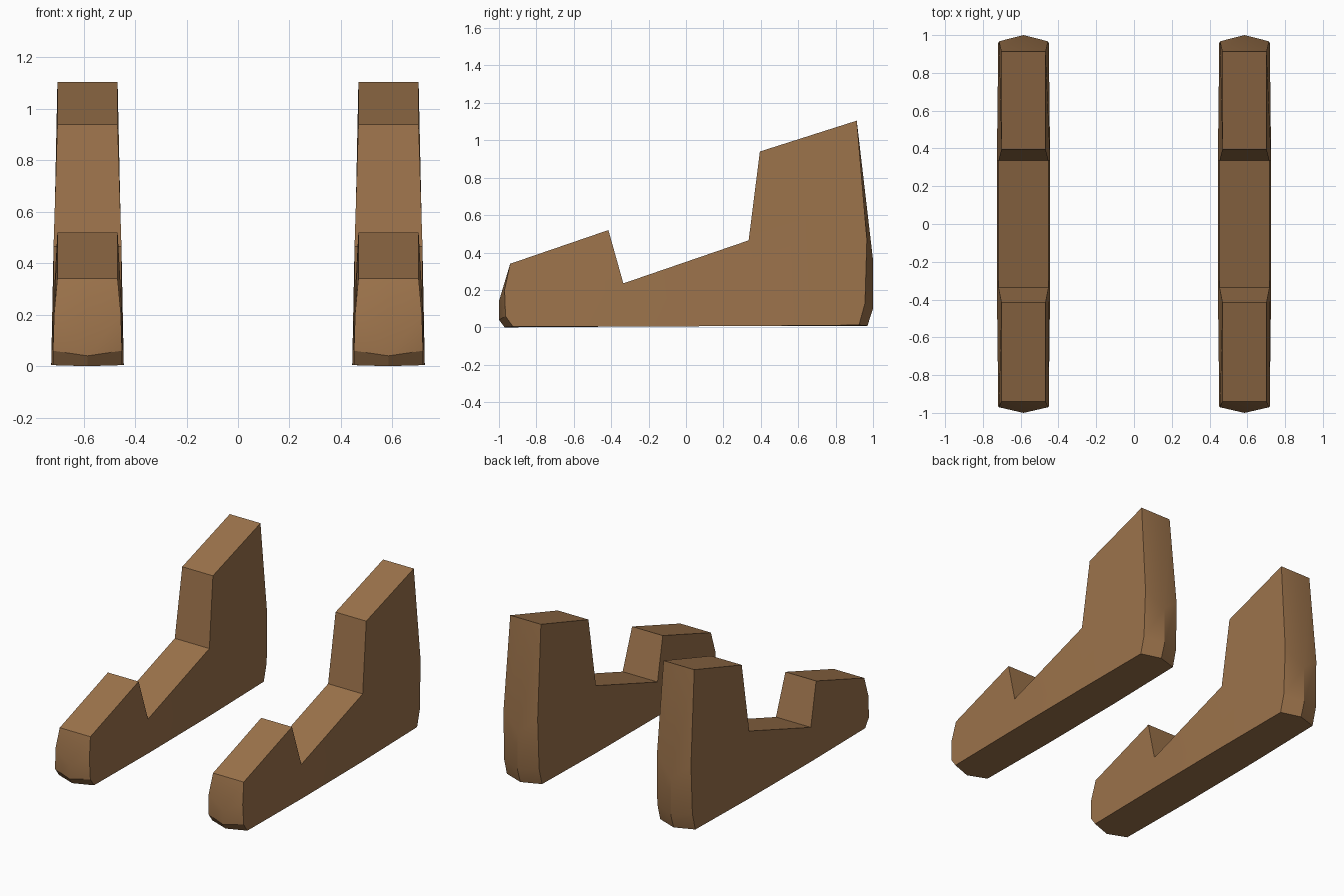
import bpy, bmesh, math

if "Cube" in bpy.data.objects:
    bpy.data.objects.remove(bpy.data.objects["Cube"])

# Runner outline: side y, side z, half width, centre-line y, centre-line z
OUTLINE = [
    (-0.94, 0.34, 0.117, -0.94, 0.34),      # front block top
    (-0.415, 0.52, 0.117, -0.415, 0.52),
    (-0.335, 0.235, 0.133, -0.335, 0.235),  # notch floor
    (0.335, 0.465, 0.132, 0.335, 0.465),
    (0.395, 0.94, 0.117, 0.395, 0.94),      # rear upright top
    (0.913, 1.105, 0.117, 0.913, 1.105),
    (0.967, 0.47, 0.130, 1.0, 0.36),        # rounded rear end
    (0.957, 0.13, 0.134, 1.0, 0.10),
    (0.925, 0.012, 0.134, 0.97, 0.008),
    (0.335, 0.007, 0.141, 0.335, 0.007),    # underside
    (-0.335, 0.004, 0.141, -0.335, 0.004),
    (-0.925, 0.004, 0.134, -0.97, 0.0),     # rounded nose
    (-0.965, 0.06, 0.134, -1.0, 0.04),
    (-0.97, 0.20, 0.130, -1.0, 0.14),
]
# Side panels: front block, notch, rear upright
PANELS = [(10, 11, 12, 13, 0, 1, 2), (2, 3, 9, 10), (3, 4, 5, 6, 7, 8, 9)]

wood = bpy.data.materials.new("wood")
wood.diffuse_color = (0.33, 0.17, 0.07, 1)
wood.use_nodes = True
wood.node_tree.nodes["Principled BSDF"].inputs["Base Color"].default_value = wood.diffuse_color


def make_support(name, x):
    bm = bmesh.new()
    left = [bm.verts.new((x - w, y, z)) for y, z, w, _, _ in OUTLINE]
    mid = [bm.verts.new((x, y, z)) for _, _, _, y, z in OUTLINE]
    right = [bm.verts.new((x + w, y, z)) for y, z, w, _, _ in OUTLINE]
    n = len(OUTLINE)
    for a, b in ((left, mid), (mid, right)):
        for i in range(n):
            j = (i + 1) % n
            bm.faces.new((a[i], a[j], b[j], b[i]))
    for ring in (left, right):
        for panel in PANELS:
            bm.faces.new([ring[i] for i in panel])
    bmesh.ops.recalc_face_normals(bm, faces=bm.faces)
    mesh = bpy.data.meshes.new(name)
    bm.to_mesh(mesh)
    bm.free()
    mesh.materials.append(wood)
    obj = bpy.data.objects.new(name, mesh)
    bpy.context.collection.objects.link(obj)
    bpy.ops.object.select_all(action='DESELECT')
    obj.select_set(True)
    bpy.context.view_layer.objects.active = obj
    bpy.ops.object.shade_smooth_by_angle(angle=math.radians(32))


# Matching pair of notched supports
make_support("left_support", -0.585)
make_support("right_support", 0.585)
